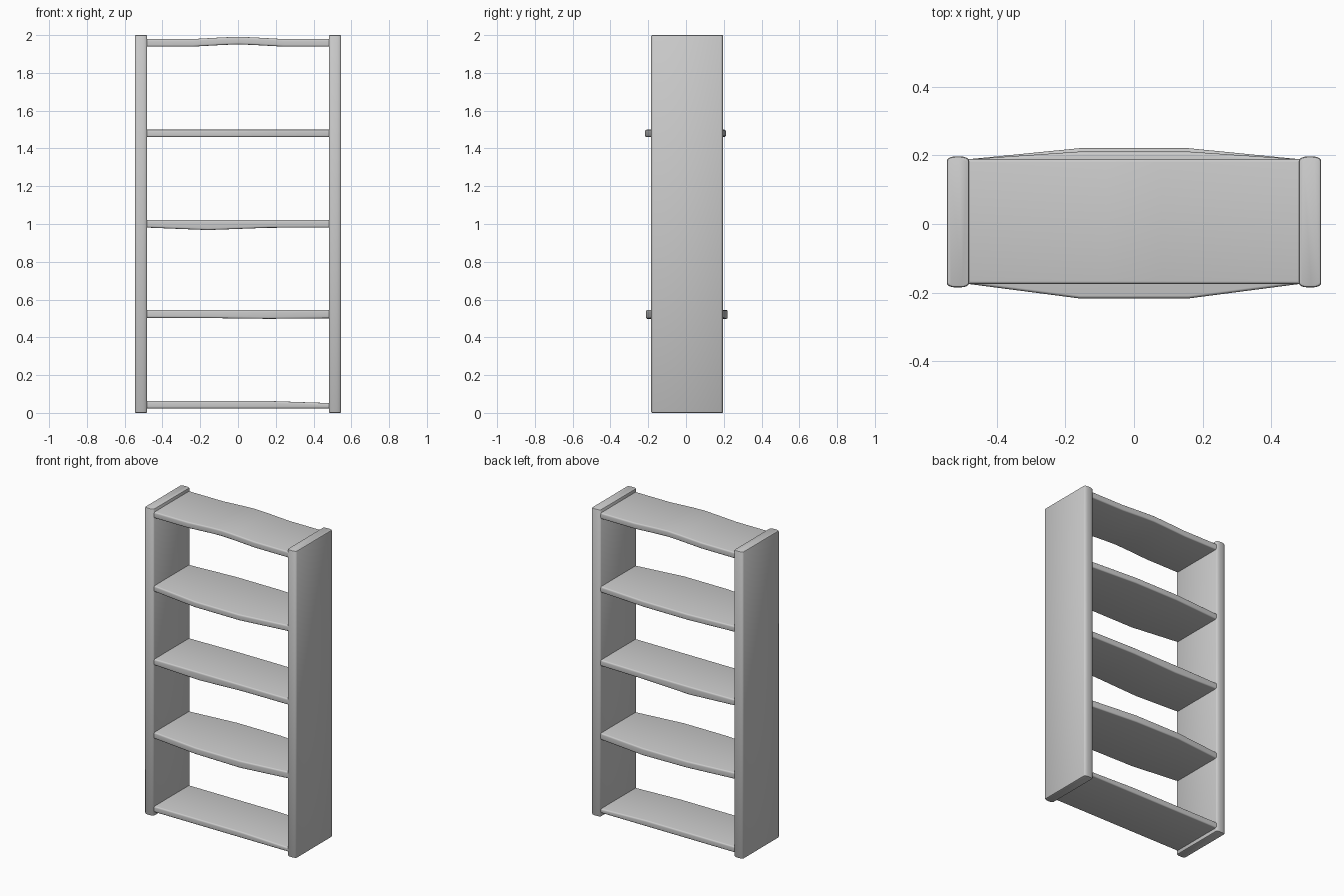
import bpy, bmesh, math

if "Cube" in bpy.data.objects:
    bpy.data.objects.remove(bpy.data.objects["Cube"])


def section(u0, u1, v0, v1, ru, rv, seg=4):
    """Rounded rectangle outline in a (u, v) plane."""
    corners = [(u1 - ru, v1 - rv), (u0 + ru, v1 - rv),
               (u0 + ru, v0 + rv), (u1 - ru, v0 + rv)]
    pts = []
    for k, (cu, cv) in enumerate(corners):
        for s in range(seg + 1):
            a = (k + s / seg) * math.pi / 2
            pts.append((cu + ru * math.cos(a), cv + rv * math.sin(a)))
    return pts


def loft(name, rings):
    """Skin a list of matching rings and cap both ends."""
    bm = bmesh.new()
    loops = [[bm.verts.new(p) for p in r] for r in rings]
    n = len(loops[0])
    for a, b in zip(loops, loops[1:]):
        for i in range(n):
            j = (i + 1) % n
            bm.faces.new((a[i], a[j], b[j], b[i]))
    bm.faces.new(loops[0])
    bm.faces.new(loops[-1])
    bmesh.ops.recalc_face_normals(bm, faces=bm.faces)
    me = bpy.data.meshes.new(name)
    bm.to_mesh(me)
    bm.free()
    ob = bpy.data.objects.new(name, me)
    bpy.context.collection.objects.link(ob)
    bpy.ops.object.select_all(action='DESELECT')
    ob.select_set(True)
    bpy.context.view_layer.objects.active = ob
    bpy.ops.object.shade_smooth_by_angle(angle=math.radians(30))
    return ob


def side_panel(name, side):
    rings = []
    for z, inset in ((0, .006), (.002, .002), (.006, 0), (1.994, 0), (1.998, .002), (2, .006)):
        pts = section(.481 + inset, .546 - inset, -.185 + inset, .197 - inset,
                      .026 - inset / 2, .012 - inset / 2)
        rings.append([(side * x, y, z) for x, y in pts])
    loft(name, rings)


def shelf(name, stations):
    """stations: (x, front y, back y, bottom z, top z)"""
    rings = []
    for x, y0, y1, z0, z1 in stations:
        rings.append([(x, y, z) for y, z in section(y0, y1, z0, z1, .008, .01)])
    loft(name, rings)


# Upright sides
side_panel("left_side_panel", -1)
side_panel("right_side_panel", 1)

# Warped boards, bottom to top
F, B, E, M = -.175, .189, .482, .16
shelf("bottom_shelf", [(-E, F, B, .024, .063), (M, F, B, .024, .063), (E, F, B, .024, .052)])
shelf("lower_shelf", [(-E, F, B, .503, .545), (-M, -.212, .221, .502, .545),
                      (M, -.212, .221, .498, .545), (E, F, B, .501, .545)])
shelf("middle_shelf", [(-E, F, B, .981, 1.021), (-M, F, .196, .968, 1.021),
                       (M, F, .196, .98, 1.021), (E, F, B, .981, 1.021)])
shelf("upper_shelf", [(-E, F, B, 1.46, 1.499), (-M, -.217, .211, 1.46, 1.499),
                      (M, -.217, .211, 1.46, 1.499), (E, F, B, 1.46, 1.499)])
shelf("top_shelf", [(x, F, B, 1.939 + d, 1.979 + d)
                    for x, d in ((-E, 0), (-.24, 0), (-.08, .009), (0, .012),
                                 (.08, .009), (.24, 0), (E, 0))])
